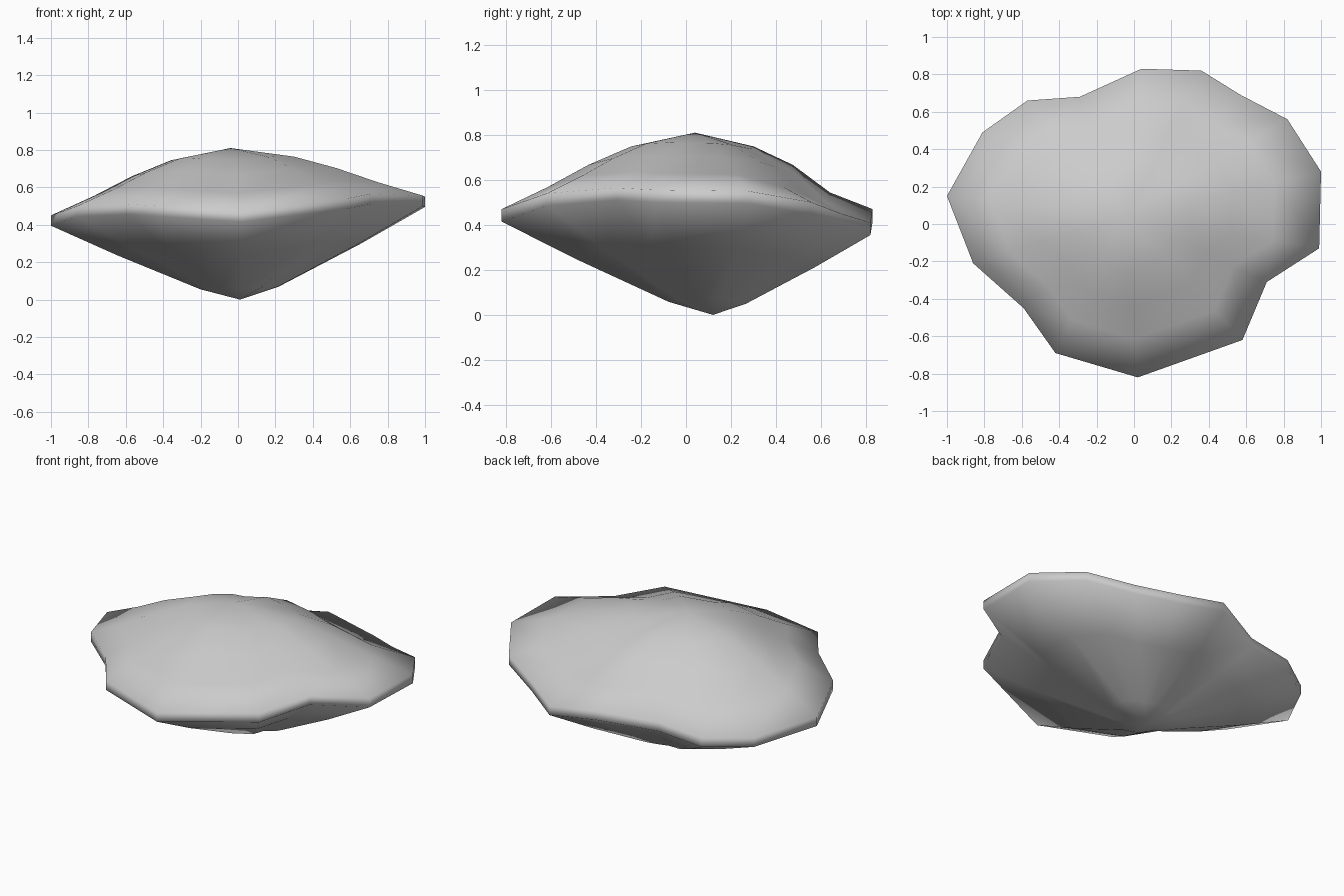
import bpy, bmesh
from mathutils import Vector

if "Cube" in bpy.data.objects:
    bpy.data.objects.remove(bpy.data.objects["Cube"])

# Irregular rim: x, y, height of its upper edge
RIM = [(1.0, .28, .55), (.82, .56, .50), (.57, .69, .45), (.36, .82, .41),
       (.04, .83, .47), (-.29, .68, .43), (-.57, .66, .40), (-.81, .49, .40),
       (-1.0, .15, .45), (-.86, -.21, .50), (-.59, -.45, .51), (-.42, -.69, .50),
       (.02, -.82, .47), (.58, -.62, .54), (.71, -.31, .565), (.99, -.13, .555)]
EDGE = .055
TOP = Vector((-.04, .04, .81))
BOTTOM = Vector((.01, .12, 0))

# Rings as (fraction of the way out to the rim, fraction of the rise)
UNDER = [(.21, .14), (.65, .60), (1, 1)]
OVER = [(1, 0), (.76, .29), (.55, .58), (.33, .82)]


def ring(bm, tip, t, h, drop=0):
    verts = []
    for x, y, z in RIM:
        z -= drop
        # the crown falls away faster towards the back right
        hh = h * .75 if (tip is TOP and t > .7 and y > .5 and x > 0) else h
        if tip is TOP:
            height = z + (TOP.z - z) * hh
        else:
            height = z * hh
        verts.append(bm.verts.new((tip.x + (x - tip.x) * t,
                                   tip.y + (y - tip.y) * t, height)))
    return verts


bm = bmesh.new()
rings = [ring(bm, BOTTOM, t, h, EDGE) for t, h in UNDER]
rings += [ring(bm, TOP, t, h) for t, h in OVER]
n = len(RIM)

# Skin between rings
for a, b in zip(rings, rings[1:]):
    for i in range(n):
        j = (i + 1) % n
        bm.faces.new((a[i], a[j], b[j], b[i]))

# Close both tips
low, high = bm.verts.new(BOTTOM), bm.verts.new(TOP)
for i in range(n):
    j = (i + 1) % n
    bm.faces.new((low, rings[0][j], rings[0][i]))
    bm.faces.new((high, rings[-1][i], rings[-1][j]))

bmesh.ops.recalc_face_normals(bm, faces=bm.faces)
for f in bm.faces:
    f.smooth = True
mesh = bpy.data.meshes.new("rock_slab")
bm.to_mesh(mesh)
bm.free()
bpy.context.collection.objects.link(bpy.data.objects.new("rock_slab", mesh))
